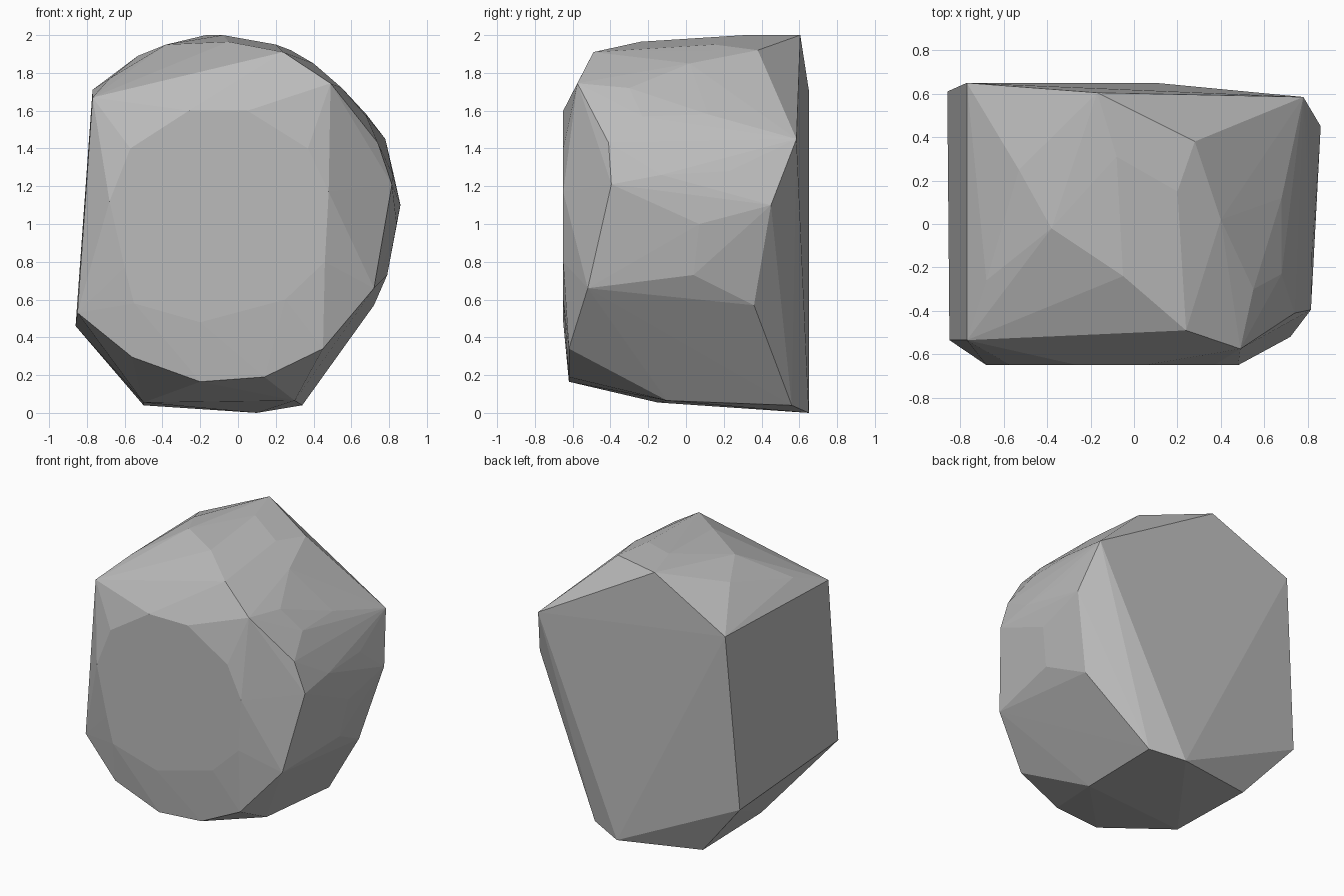
import bpy
import bmesh
from mathutils import Vector

default_cube = bpy.data.objects.get("Cube")
if default_cube:
    bpy.data.objects.remove(default_cube, do_unlink=True)


def make_material(name, colour):
    material = bpy.data.materials.new(name)
    material.use_nodes = True
    material.diffuse_color = colour
    shader = next(n for n in material.node_tree.nodes if n.type == "BSDF_PRINCIPLED")
    shader.inputs["Base Color"].default_value = colour
    shader.inputs["Roughness"].default_value = 0.9
    return material


def hull_object(name, points, material):
    """Wrap a faceted convex stone around the given corner points."""
    bm = bmesh.new()
    for point in points:
        bm.verts.new(Vector(point))
    result = bmesh.ops.convex_hull(bm, input=bm.verts[:])
    # Corners that fall inside the stone are not part of its surface
    loose = [v for v in bm.verts if not v.link_faces]
    bmesh.ops.delete(bm, geom=loose, context="VERTS")
    bmesh.ops.recalc_face_normals(bm, faces=bm.faces[:])
    for face in bm.faces:
        face.smooth = False
    mesh = bpy.data.meshes.new(name)
    bm.to_mesh(mesh)
    bm.free()
    mesh.materials.append(material)
    stone = bpy.data.objects.new(name, mesh)
    bpy.context.collection.objects.link(stone)
    return stone


# Flat front facet: an outline in x and z on one plane
FRONT_Y = -0.65
front_outline = [
    (-0.26, 1.6), (0.05, 1.6), (0.37, 1.4), (0.48, 1.17), (0.46, 0.8), (0.25, 0.6),
    (-0.2, 0.48), (-0.55, 0.58), (-0.6, 0.77), (-0.68, 1.12), (-0.57, 1.4),
]
front_facet = [(x, FRONT_Y, z) for x, z in front_outline]

# Bevelled rim round the front facet
front_rim = [
    (-0.77, -0.535, 1.67), (0.24, -0.49, 1.91), (0.49, -0.575, 1.745),
    (0.74, -0.41, 1.43), (0.815, -0.395, 1.21), (0.72, -0.52, 0.66),
    (0.45, -0.62, 0.34), (0.14, -0.62, 0.19), (-0.2, -0.62, 0.165),
    (-0.56, -0.61, 0.295), (-0.85, -0.535, 0.53),
]

# Large back facet
back_rim = [
    (-0.17, 0.605, 2.0), (0.78, 0.585, 1.45), (0.86, 0.45, 1.1),
    (0.1, 0.65, 0.0), (-0.86, 0.61, 0.46), (-0.77, 0.65, 1.71),
]

# Worn crown
crown = [
    (0.28, 0.38, 1.92), (-0.08, 0.31, 2.0), (-0.05, -0.24, 1.965),
    (-0.38, -0.02, 1.95), (-0.53, 0.25, 1.89), (-0.68, -0.26, 1.77),
    (0.2, 0.15, 1.95), (0.4, 0.02, 1.85),
]

# Rounded side
rounded_side = [
    (0.55, -0.3, 1.72), (0.68, 0.12, 1.58), (0.68, -0.23, 1.57),
    (0.82, 0.23, 1.28), (0.82, -0.13, 1.26), (0.84, 0.07, 1.0),
    (0.79, 0.04, 0.73), (0.72, 0.36, 0.57), (0.69, -0.1, 0.6),
]

# Underside
underside = [
    (0.34, 0.56, 0.04), (0.3, -0.1, 0.065), (-0.5, -0.15, 0.055), (-0.5, 0.52, 0.04),
]

stone_grey = make_material("stone_grey", (0.5, 0.5, 0.5, 1.0))
corners = front_facet + front_rim + back_rim + crown + rounded_side + underside
hull_object("boulder", corners, stone_grey)
